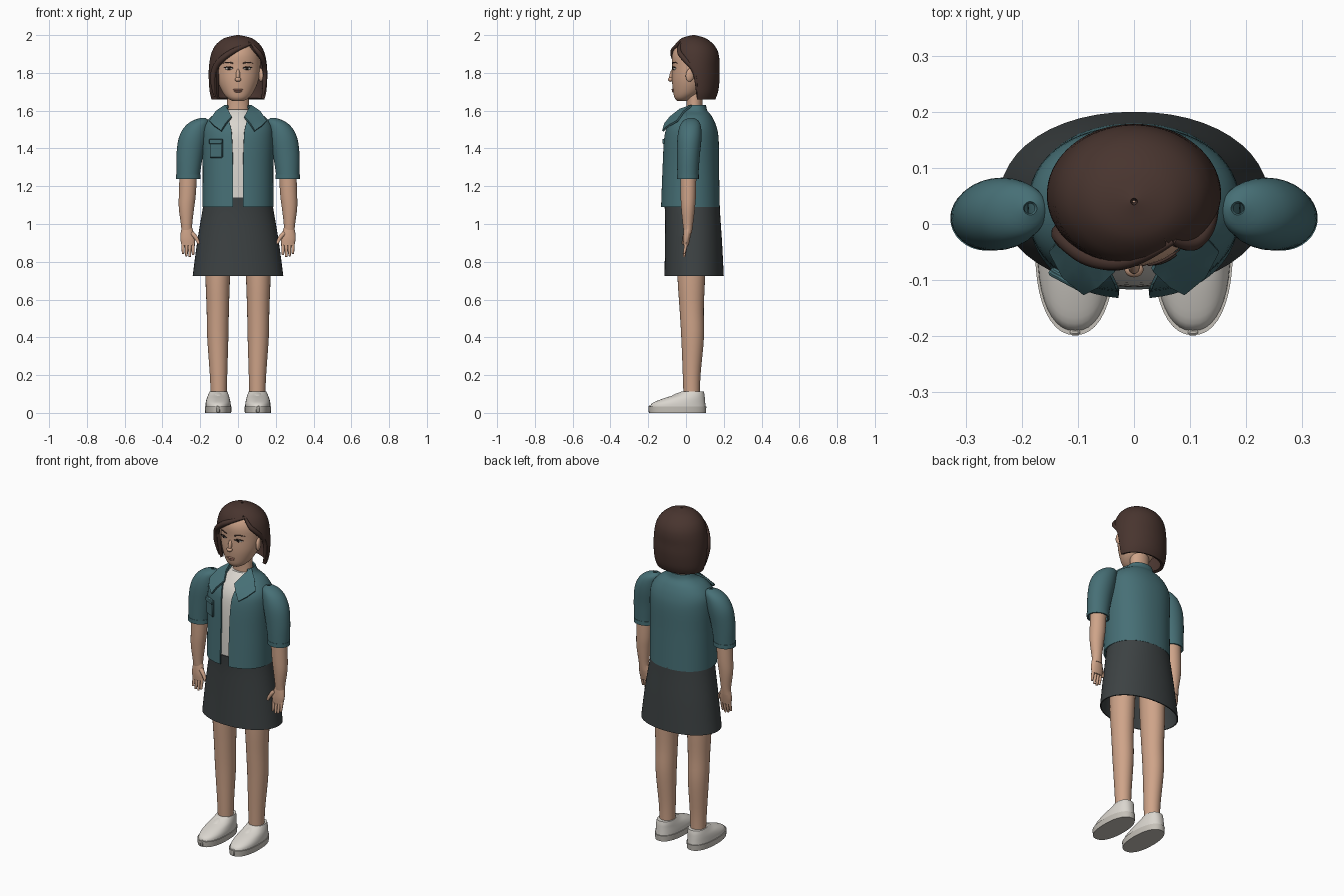
import bpy
import bmesh
from math import sin, cos, radians, pi
from mathutils import Vector

cube = bpy.data.objects.get("Cube")
if cube:
    bpy.data.objects.remove(cube, do_unlink=True)


def material(name, r, g, b):
    m = bpy.data.materials.new(name)
    m.use_nodes = True
    m.diffuse_color = (r, g, b, 1)
    bsdf = next(n for n in m.node_tree.nodes if n.type == 'BSDF_PRINCIPLED')
    bsdf.inputs["Base Color"].default_value = (r, g, b, 1)
    bsdf.inputs["Roughness"].default_value = 0.8
    return m


SKIN = material("skin", 0.62, 0.37, 0.25)
LIP = material("lip", 0.45, 0.22, 0.16)
HAIR = material("brown hair", 0.065, 0.035, 0.028)
DARK = material("dark eye", 0.025, 0.016, 0.013)
TEAL = material("teal cloth", 0.062, 0.16, 0.18)
GREY = material("charcoal cloth", 0.046, 0.054, 0.056)
WHITE = material("off white", 0.70, 0.67, 0.62)
SOLE = material("sole grey", 0.56, 0.53, 0.48)


def finish(ob, mat, thick=0, angle=40):
    ob.data.materials.append(mat)
    bpy.ops.object.select_all(action='DESELECT')
    ob.select_set(True)
    bpy.context.view_layer.objects.active = ob
    if thick:
        mod = ob.modifiers.new("thickness", 'SOLIDIFY')
        mod.thickness = thick
        mod.offset = -1
        bpy.ops.object.modifier_apply(modifier=mod.name)
    bpy.ops.object.shade_smooth_by_angle(angle=radians(angle))
    return ob


def mesh_object(name, bm):
    me = bpy.data.meshes.new(name)
    bm.to_mesh(me)
    bm.free()
    ob = bpy.data.objects.new(name, me)
    bpy.context.collection.objects.link(ob)
    return ob


def spline(rows, steps):
    """Smoothly interpolate rows of numbers."""
    out = []
    for i in range(len(rows) - 1):
        a, b, c, d = rows[max(i - 1, 0)], rows[i], rows[i + 1], rows[min(i + 2, len(rows) - 1)]
        for k in range(steps):
            t = k / steps
            out.append([q + 0.5 * t * (r - p + t * (2 * p - 5 * q + 4 * r - s + t * (3 * (q - r) + s - p)))
                        for p, q, r, s in zip(a, b, c, d)])
    return out + [list(rows[-1])]


def loft(name, rows, mat, n=32, power=2.0, steps=4, cap=True, thick=0, side=1):
    """Rows, bottom to top: x, y, z, half width, half depth, then optional
    opening angles from the front towards left and right."""
    is_open = len(rows[0]) > 5
    bm = bmesh.new()
    rings = []
    for row in spline(rows, steps):
        x, y, z, rx, ry = row[:5]
        a0, a1 = (radians(row[5]), radians(row[6])) if is_open else (0, 0)
        ring = []
        for i in range(n):
            t = a0 + (2 * pi - a1 - a0) * i / (n - 1 if is_open else n)
            s, c = sin(t), cos(t)
            px = rx * abs(s) ** (2 / power) * (1 if s > 0 else -1)
            py = ry * abs(c) ** (2 / power) * (1 if c > 0 else -1)
            ring.append(bm.verts.new((side * x + px, y - py, z)))
        rings.append(ring)
    for low, high in zip(rings, rings[1:]):
        for i in range(n - 1 if is_open else n):
            j = (i + 1) % n
            bm.faces.new((low[i], low[j], high[j], high[i]))
    if cap:
        bm.faces.new(rings[0][::-1])
        bm.faces.new(rings[-1])
    bmesh.ops.remove_doubles(bm, verts=bm.verts, dist=0.0002)
    return finish(mesh_object(name, bm), mat, thick)


def ball(name, loc, size, mat, rot=(0, 0, 0)):
    bpy.ops.mesh.primitive_uv_sphere_add(segments=20, ring_count=12, radius=1, location=loc, rotation=rot)
    ob = bpy.context.object
    ob.name = name
    ob.scale = size
    return finish(ob, mat, angle=60)


def box(name, loc, size, mat, rot=(0, 0, 0), bevel=0.004):
    bpy.ops.mesh.primitive_cube_add(size=1, location=loc, rotation=rot)
    ob = bpy.context.object
    ob.name = name
    ob.scale = size
    bpy.ops.object.transform_apply(location=False, rotation=False, scale=True)
    mod = ob.modifiers.new("soft edge", 'BEVEL')
    mod.width = bevel
    return finish(ob, mat)


def tube(name, points, radii, mat):
    cu = bpy.data.curves.new(name, 'CURVE')
    cu.dimensions = '3D'
    cu.bevel_depth = 1
    cu.bevel_resolution = 3
    cu.use_fill_caps = True
    sp = cu.splines.new('NURBS')
    sp.points.add(len(points) - 1)
    for p, co, r in zip(sp.points, points, radii):
        p.co = (*co, 1)
        p.radius = r
    sp.order_u = 3
    sp.use_endpoint_u = True
    ob = bpy.data.objects.new(name, cu)
    bpy.context.collection.objects.link(ob)
    cu.materials.append(mat)


# Torso clothes
loft("skirt", [(0, .043, .725, .24, .157), (0, .04, .9, .217, .151), (0, .035, 1.05, .192, .146),
               (0, .03, 1.14, .176, .147)], GREY, n=48, power=2.1, cap=False, thick=.006)
loft("shirt", [(0, .025, 1.10, .165, .137), (0, .025, 1.3, .165, .137), (0, .028, 1.45, .165, .13),
               (0, .03, 1.52, .155, .112), (0, .038, 1.57, .11, .085), (0, .045, 1.605, .068, .056)],
     WHITE, n=40, power=2.2)
loft("jacket", [(0, .023, 1.09, .188, .156, 7, 7), (0, .025, 1.3, .187, .15, 7, 7),
                (0, .028, 1.45, .19, .145, 8, 8), (0, .03, 1.52, .18, .13, 11, 11),
                (0, .037, 1.57, .14, .1, 21, 21), (0, .045, 1.6, .088, .068, 42, 42),
                (0, .05, 1.63, .07, .056, 50, 50)], TEAL, n=56, power=2.2, cap=False, thick=.009)
box("chest_pocket", (-.115, -.099, 1.40), (.076, .012, .10), TEAL, (0, 0, radians(-28)))
box("pocket_flap", (-.117, -.103, 1.437), (.078, .012, .028), TEAL, (0, 0, radians(-28)))

# Head and neck
loft("neck", [(0, .045, 1.55, .064, .046), (0, .045, 1.62, .058, .042), (0, .045, 1.72, .056, .045)], SKIN)
loft("head", [(0, -.018, 1.65, .028, .026), (0, -.01, 1.667, .056, .05), (0, .01, 1.70, .083, .078),
              (0, .028, 1.76, .108, .102), (0, .04, 1.83, .118, .113), (0, .045, 1.90, .114, .118),
              (0, .045, 1.95, .085, .088), (0, .045, 1.975, .03, .03)], SKIN, n=40)
ball("nose_bridge", (0, -.074, 1.79), (.011, .013, .033), SKIN, (radians(-14), 0, 0))
ball("nose_tip", (0, -.081, 1.765), (.017, .014, .012), SKIN)
ball("upper_lip", (0, -.069, 1.711), (.026, .008, .005), LIP)
ball("lower_lip", (0, -.066, 1.702), (.021, .009, .006), LIP)

# Hair shell, parted on the left and tucked behind the left ear
loft("hair", [(0, .055, 1.66, .14, .1, 92, 52), (0, .055, 1.7, .15, .115, 92, 49),
              (0, .053, 1.77, .155, .125, 92, 47), (0, .05, 1.83, .154, .127, 82, 47),
              (0, .049, 1.88, .147, .127, 60, 36), (0, .047, 1.92, .135, .119, 42, 6),
              (0, .044, 1.955, .112, .098, 35, -30), (0, .04, 1.985, .07, .06, 35, -35),
              (0, .04, 2.0, .006, .006, 35, -35)], HAIR, n=64, cap=False, thick=.018)
tube("right_fringe", [(.07, -.03, 1.955), (.0, -.07, 1.93), (-.075, -.066, 1.885), (-.125, -.028, 1.83),
                      (-.137, -.012, 1.75), (-.122, .0, 1.675)], (.006, .014, .017, .017, .015, .006), HAIR)
tube("left_fringe", [(.07, -.03, 1.955), (.1, -.045, 1.92), (.132, -.012, 1.875), (.142, .045, 1.82),
                     (.142, .06, 1.74), (.13, .062, 1.67)], (.006, .012, .014, .012, .011, .006), HAIR)

for side, label in ((1, "left"), (-1, "right")):
    # Face features
    ball(label + "_eye_white", (side * .049, -.062, 1.824), (.021, .007, .0085), WHITE, (0, 0, side * .35))
    ball(label + "_iris", (side * .047, -.066, 1.824), (.0105, .006, .0085), DARK, (0, 0, side * .35))
    tube(label + "_eyelid", [(side * .024, -.071, 1.824), (side * .048, -.074, 1.838),
                             (side * .075, -.055, 1.826)], (.002, .004, .002), DARK)
    tube(label + "_eyebrow", [(side * .025, -.072, 1.85), (side * .055, -.068, 1.862),
                              (side * .082, -.045, 1.85)], (.003, .004, .001), HAIR)
    ball(label + "_ear", (side * .12, .022, 1.79), (.013, .024, .037), SKIN, (radians(-12), 0, side * .3))

    # Folded collar flap
    bm = bmesh.new()
    corners = [(.068, .03, 1.632), (.152, -.05, 1.548), (.09, -.127, 1.495), (.034, -.085, 1.57)]
    verts = [bm.verts.new((side * x, y, z)) for x, y, z in corners]
    bm.faces.new(verts if side < 0 else verts[::-1])
    bmesh.ops.subdivide_edges(bm, edges=bm.edges, cuts=3, use_grid_fill=True)
    centre = Vector((0, .05, 1.5))
    for v in bm.verts:
        bulge = min((v.co - Vector((side * x, y, z))).length for x, y, z in corners)
        v.co += (v.co - centre).normalized() * bulge * .18
    finish(mesh_object(label + "_collar", bm), TEAL, .01)

    # Sleeve, arm and hand
    loft(label + "_sleeve", [(.263, .01, 1.24, .062, .055), (.263, .01, 1.265, .062, .056),
                             (.256, .013, 1.36, .07, .06), (.241, .018, 1.45, .074, .064),
                             (.222, .022, 1.51, .064, .058), (.2, .025, 1.545, .045, .042),
                             (.185, .028, 1.562, .012, .012)], TEAL, cap=False, thick=.007, side=side)
    loft(label + "_cuff", [(.263, .01, 1.238, .0645, .0575), (.263, .01, 1.262, .0645, .0575)],
         TEAL, cap=False, thick=.006, side=side)
    loft(label + "_arm", [(.27, .01, .95, .031, .02), (.272, .01, .99, .029, .026), (.273, .011, 1.08, .04, .036),
                          (.268, .012, 1.16, .045, .041), (.262, .012, 1.3, .046, .043)], SKIN, n=24, side=side)
    loft(label + "_palm", [(.264, .0, .885, .034, .013), (.266, .003, .92, .039, .018),
                           (.269, .007, .955, .034, .021), (.27, .01, .98, .028, .022)], SKIN, n=20, side=side)
    for i, length in enumerate((.052, .062, .058, .045)):
        x = side * (.238 + i * .0175)
        tube(label + "_finger_%d" % (i + 1), [(x, .002, .905), (x, -.004, .88 - length * .3),
                                              (x, -.01, .888 - length)], (.0095, .009, .006), SKIN)
    tube(label + "_thumb", [(side * .245, .0, .95), (side * .222, -.008, .935), (side * .207, -.014, .895)],
         (.013, .0115, .007), SKIN)

    # Leg and laced shoe
    loft(label + "_leg", [(.102, .03, .08, .042, .043), (.103, .03, .2, .046, .047), (.107, .035, .4, .056, .06),
                          (.107, .03, .55, .059, .064), (.107, .028, .72, .065, .073),
                          (.1, .03, .95, .07, .078)], SKIN, n=28, side=side)
    loft(label + "_sole", [(.105, -.045, 0, .069, .15), (.105, -.045, .034, .071, .153)],
         SOLE, n=40, power=2.25, side=side)
    loft(label + "_shoe", [(.105, -.044, .03, .067, .148), (.105, -.038, .052, .066, .14),
                           (.105, -.012, .075, .061, .112), (.104, .018, .095, .054, .08),
                           (.103, .036, .114, .047, .058)], WHITE, n=40, power=2.25, side=side)
    ball(label + "_shoe_tongue", (side * .104, -.045, .082), (.03, .055, .022), WHITE, (radians(22), 0, 0))
    box(label + "_toe_guard", (side * .105, -.193, .02), (.018, .012, .036), SOLE)
    for i in range(3):
        y = -.03 - i * .026
        z = .106 - i * .011
        tube(label + "_lace_%d" % (i + 1), [(side * .104 - .036, y, z - .022), (side * .104, y - .006, z + .008),
                                            (side * .104 + .036, y, z - .022)], (.004, .004, .004), SOLE)
